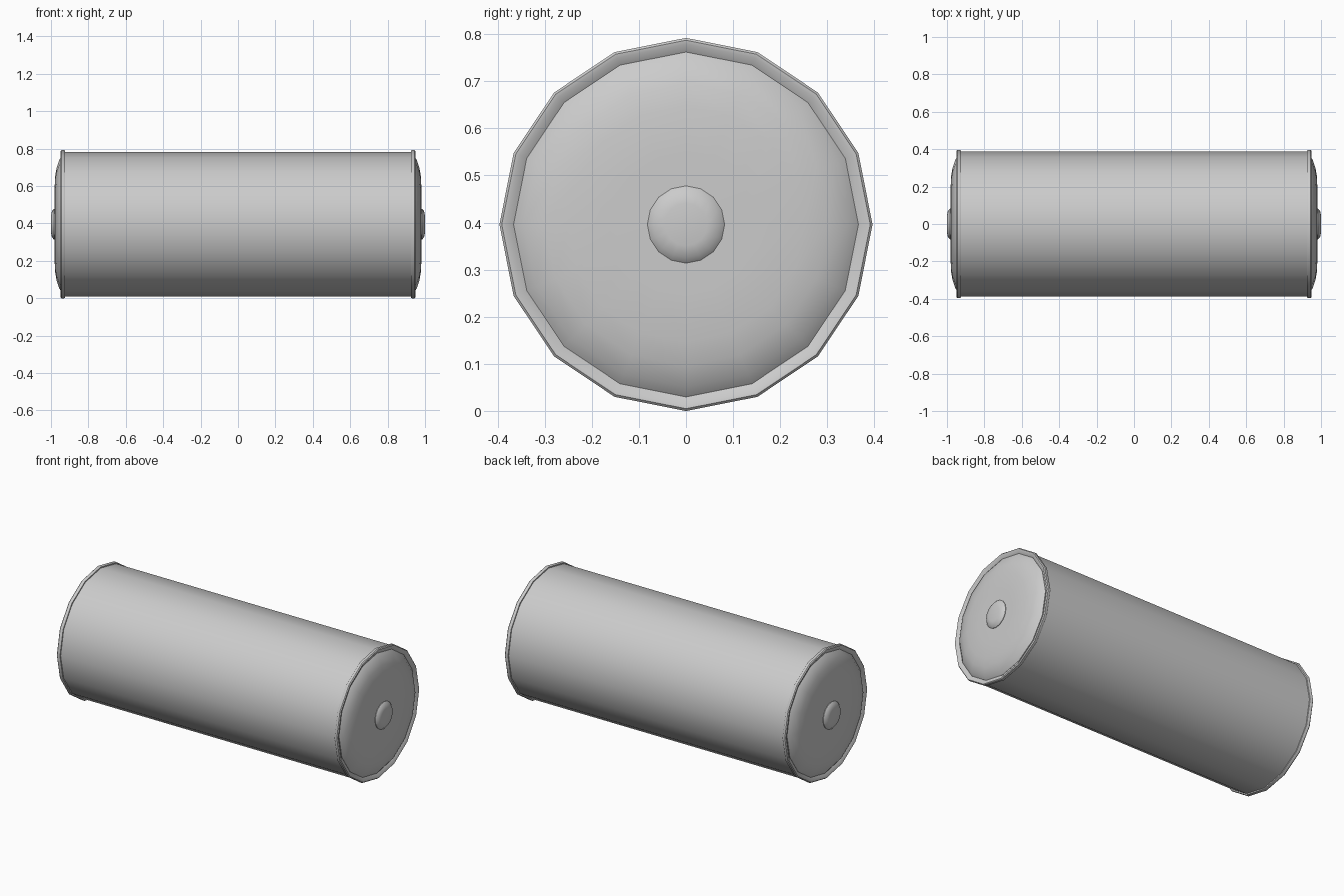
import bpy, bmesh, math

if "Cube" in bpy.data.objects:
    bpy.data.objects.remove(bpy.data.objects["Cube"])

SIDES = 16
R = 0.396      # rim radius, also the axis height


def lathe(name, profile, flip=1):
    """Revolve (x, radius) points about the x axis; radius 0 closes to a point."""
    bm = bmesh.new()
    rings = []
    for x, r in profile:
        n = 1 if r == 0 else SIDES
        rings.append([bm.verts.new((flip * x,
                                    r * math.sin(2 * math.pi * i / SIDES),
                                    R + r * math.cos(2 * math.pi * i / SIDES)))
                      for i in range(n)])
    for a, b in zip(rings, rings[1:]):
        for i in range(SIDES):
            j = (i + 1) % SIDES
            if len(a) == 1:
                bm.faces.new((a[0], b[j], b[i]))
            elif len(b) == 1:
                bm.faces.new((a[i], a[j], b[0]))
            else:
                bm.faces.new((a[i], a[j], b[j], b[i]))
    bmesh.ops.recalc_face_normals(bm, faces=bm.faces)
    mesh = bpy.data.meshes.new(name)
    bm.to_mesh(mesh)
    bm.free()
    obj = bpy.data.objects.new(name, mesh)
    bpy.context.collection.objects.link(obj)
    bpy.ops.object.select_all(action='DESELECT')
    obj.select_set(True)
    bpy.context.view_layer.objects.active = obj
    bpy.ops.object.shade_smooth_by_angle(angle=math.radians(35))
    return obj


# Main drum
lathe("drum_body", [(-0.935, 0), (-0.935, 0.387), (0.935, 0.387), (0.935, 0)])

for side, s in (("left", -1), ("right", 1)):
    # Raised rim with an inward-sloping lip
    lathe(side + "_rim", [(0.926, 0.365), (0.926, R - 0.002), (0.930, R),
                          (0.944, R), (0.949, R - 0.005), (0.948, 0.383),
                          (0.937, 0.365), (0.926, 0.365)], s)
    # Shallow domed end cap
    lathe(side + "_end_cap", [(0.930, 0), (0.930, 0.366), (0.938, 0.366),
                              (0.955, 0.345), (0.970, 0.300),
                              (0.979, 0.250), (0.981, 0.150), (0.981, 0)], s)
    # Small centre button
    lathe(side + "_button", [(0.975, 0), (0.975, 0.082), (0.984, 0.082),
                             (0.995, 0.070), (1.0, 0.045), (1.0, 0)], s)
